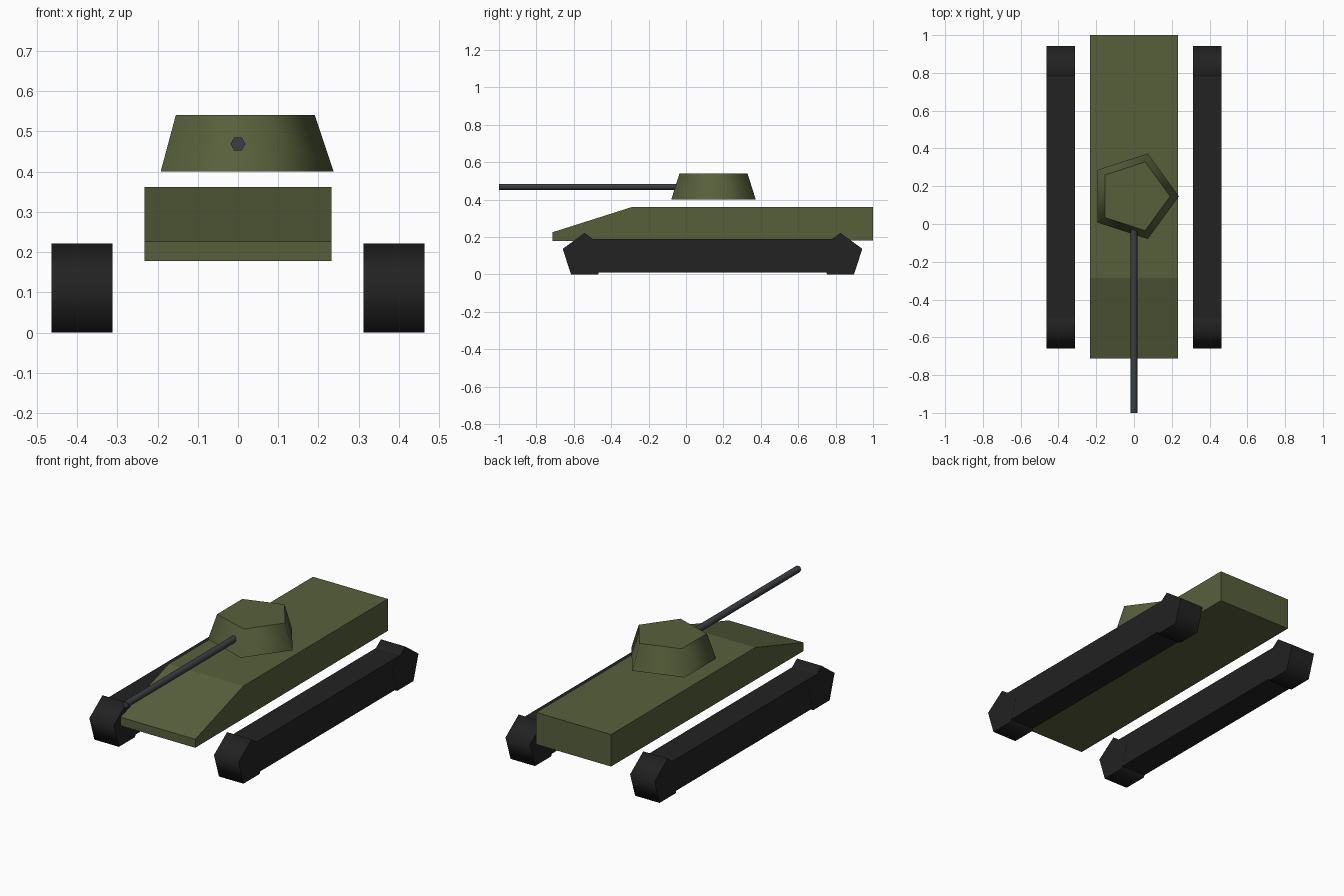
import bpy, bmesh
from math import pi, radians
from mathutils import Matrix, Vector

default = bpy.data.objects.get("Cube")
if default:
    bpy.data.objects.remove(default, do_unlink=True)


def material(name, rgb):
    mat = bpy.data.materials.new(name)
    mat.use_nodes = True
    colour = (*rgb, 1.0)
    mat.diffuse_color = colour
    mat.node_tree.nodes["Principled BSDF"].inputs["Base Color"].default_value = colour
    return mat


olive = material("olive green", (0.095, 0.117, 0.044))
rubber = material("track black", (0.016, 0.016, 0.016))
steel = material("gun grey", (0.044, 0.049, 0.055))


def finish(bm, name, mat):
    bmesh.ops.recalc_face_normals(bm, faces=bm.faces)
    mesh = bpy.data.meshes.new(name)
    bm.to_mesh(mesh)
    bm.free()
    mesh.materials.append(mat)
    obj = bpy.data.objects.new(name, mesh)
    bpy.context.collection.objects.link(obj)
    return obj


def prism(name, sides, r1, r2, depth, matrix, mat):
    """Tapered prism with smooth sides and flat caps."""
    bm = bmesh.new()
    bmesh.ops.create_cone(bm, cap_ends=True, segments=sides,
                          radius1=r1, radius2=r2, depth=depth)
    # Put the first corner on local +x
    first = max(bm.verts, key=lambda v: v.co.y).co
    turn = Matrix.Rotation(-Vector((first.x, first.y)).angle_signed(Vector((1, 0))), 4, 'Z')
    bmesh.ops.transform(bm, matrix=turn, verts=bm.verts)
    for face in bm.faces:
        face.smooth = abs(face.normal.z) < 0.9
    bmesh.ops.transform(bm, matrix=matrix, verts=bm.verts)
    return finish(bm, name, mat)


def box(name, centre, size, mat):
    bm = bmesh.new()
    bmesh.ops.create_cube(bm, size=1)
    bmesh.ops.transform(bm, verts=bm.verts,
                        matrix=Matrix.Translation(centre) @ Matrix.Diagonal((*size, 1)))
    return finish(bm, name, mat)


# Hull: side profile extruded across the width
HALF = 0.233
profile = [(-0.713, 0.178), (-0.713, 0.226), (-0.285, 0.362), (1.0, 0.362), (1.0, 0.182)]
bm = bmesh.new()
side = bm.faces.new([bm.verts.new((-HALF, y, z)) for y, z in profile])
extruded = bmesh.ops.extrude_face_region(bm, geom=[side], use_keep_orig=True)
moved = [g for g in extruded["geom"] if isinstance(g, bmesh.types.BMVert)]
bmesh.ops.translate(bm, verts=moved, vec=(2 * HALF, 0, 0))
finish(bm, "hull", olive)

# Turret: five-sided, one corner pointing to the left
prism("turret", 5, 0.2377, 0.191, 0.141, Matrix.Translation((0, 0.147, 0.4705)), olive)

# Gun barrel: six-sided rod along y
prism("gun_barrel", 6, 0.0186, 0.0186, 1.0,
      Matrix.Translation((0, -0.5, 0.469)) @ Matrix.Rotation(pi / 2, 4, 'X'), steel)

# Tracks: a long block with a five-sided drum at each end, corner up
upright = Matrix.Rotation(radians(-90), 4, 'Y')
for label, sign in (("left", 1), ("right", -1)):
    x = sign * 0.388
    box(f"{label}_track", (x, 0.1418, 0.101), (0.1515, 1.368, 0.178), rubber)
    for end, y in (("front", -0.5425), ("rear", 0.826)):
        prism(f"{label}_{end}_track_drum", 5, 0.1227, 0.1227, 0.1525,
              Matrix.Translation((x, y, 0.0993)) @ upright, rubber)
